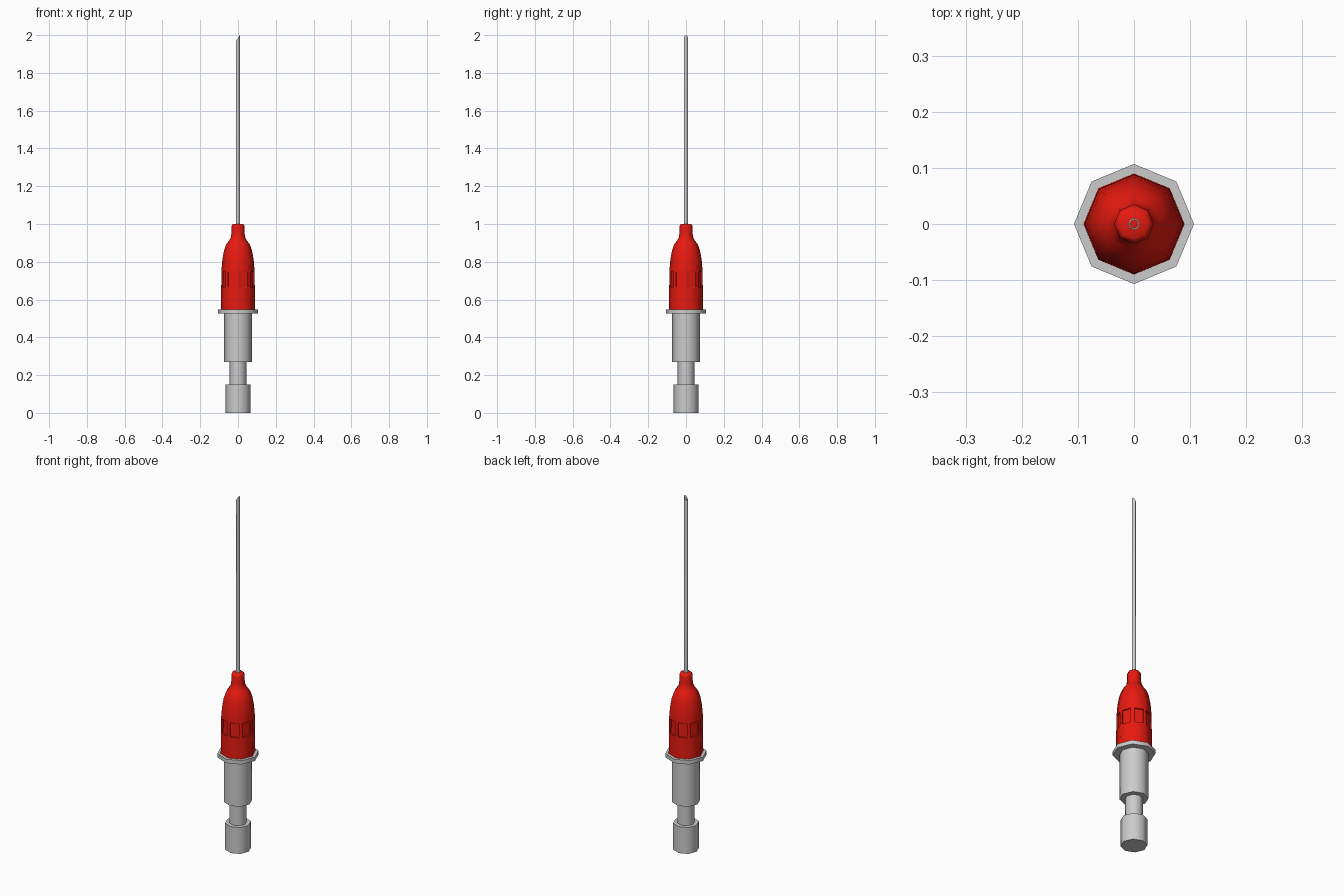
import bpy, bmesh, math

if "Cube" in bpy.data.objects:
    bpy.data.objects.remove(bpy.data.objects["Cube"])

SIDES = 8

def ring(bm, r, z):
    out = []
    for i in range(SIDES):
        a = 2 * math.pi * i / SIDES
        x, y = r * math.cos(a), r * math.sin(a)
        out.append(bm.verts.new((x, y, z(x) if callable(z) else z)))
    return out

def lathe(name, profile, color=None, closed=False, edit=None):
    """Eight-sided lathe; a closed profile makes a tube, an open one is capped."""
    bm = bmesh.new()
    rings = [ring(bm, r, z) for r, z in profile]
    pairs = list(zip(rings, rings[1:] + rings[:1] if closed else rings[1:]))
    for lo, hi in pairs:
        for i in range(SIDES):
            j = (i + 1) % SIDES
            bm.faces.new((lo[i], lo[j], hi[j], hi[i]))
    if not closed:
        bm.faces.new(rings[0][::-1])
        bm.faces.new(rings[-1])
    bmesh.ops.recalc_face_normals(bm, faces=bm.faces)
    if edit:
        edit(bm)
    me = bpy.data.meshes.new(name)
    bm.to_mesh(me)
    bm.free()
    ob = bpy.data.objects.new(name, me)
    bpy.context.collection.objects.link(ob)
    if color:
        mat = bpy.data.materials.new(name + "_colour")
        mat.diffuse_color = color
        mat.use_nodes = True
        mat.node_tree.nodes["Principled BSDF"].inputs["Base Color"].default_value = mat.diffuse_color
        me.materials.append(mat)
    bpy.ops.object.select_all(action='DESELECT')
    ob.select_set(True)
    bpy.context.view_layer.objects.active = ob
    bpy.ops.object.shade_smooth_by_angle(angle=math.radians(50))
    return ob

# Grey connector: foot, neck, barrel and flange
lathe("connector", [(0.067, 0), (0.067, 0.15), (0.045, 0.15), (0.045, 0.27),
                    (0.073, 0.27), (0.073, 0.525), (0.107, 0.525), (0.107, 0.547)])

# Red hub with one recessed grip window per side
def grip_windows(bm):
    faces = [f for f in bm.faces if len(f.verts) == 4
             and 0.69 < f.calc_center_median().z < 0.72]
    bmesh.ops.inset_individual(bm, faces=faces, thickness=0.014)
    # a second, hairline inset makes the steep recess wall
    bmesh.ops.inset_individual(bm, faces=faces, thickness=0.0005, depth=-0.007)

lathe("hub", [(0.09, 0.547), (0.089, 0.656), (0.0875, 0.755), (0.083, 0.81),
              (0.074, 0.86), (0.062, 0.893), (0.047, 0.912), (0.038, 0.93),
              (0.035, 0.95), (0.035, 0.985), (0.032, 0.995), (0.026, 1.0)],
      color=(0.8, 0.01, 0.005, 1), edit=grip_windows)

# Hollow needle with slanted tip
R = 0.0105
tip = lambda x: 2.0 - 0.03 * (R - x) / (2 * R)
lathe("needle", [(R, 0.99), (R, tip), (0.0075, tip), (0.0075, 0.99)], closed=True)
